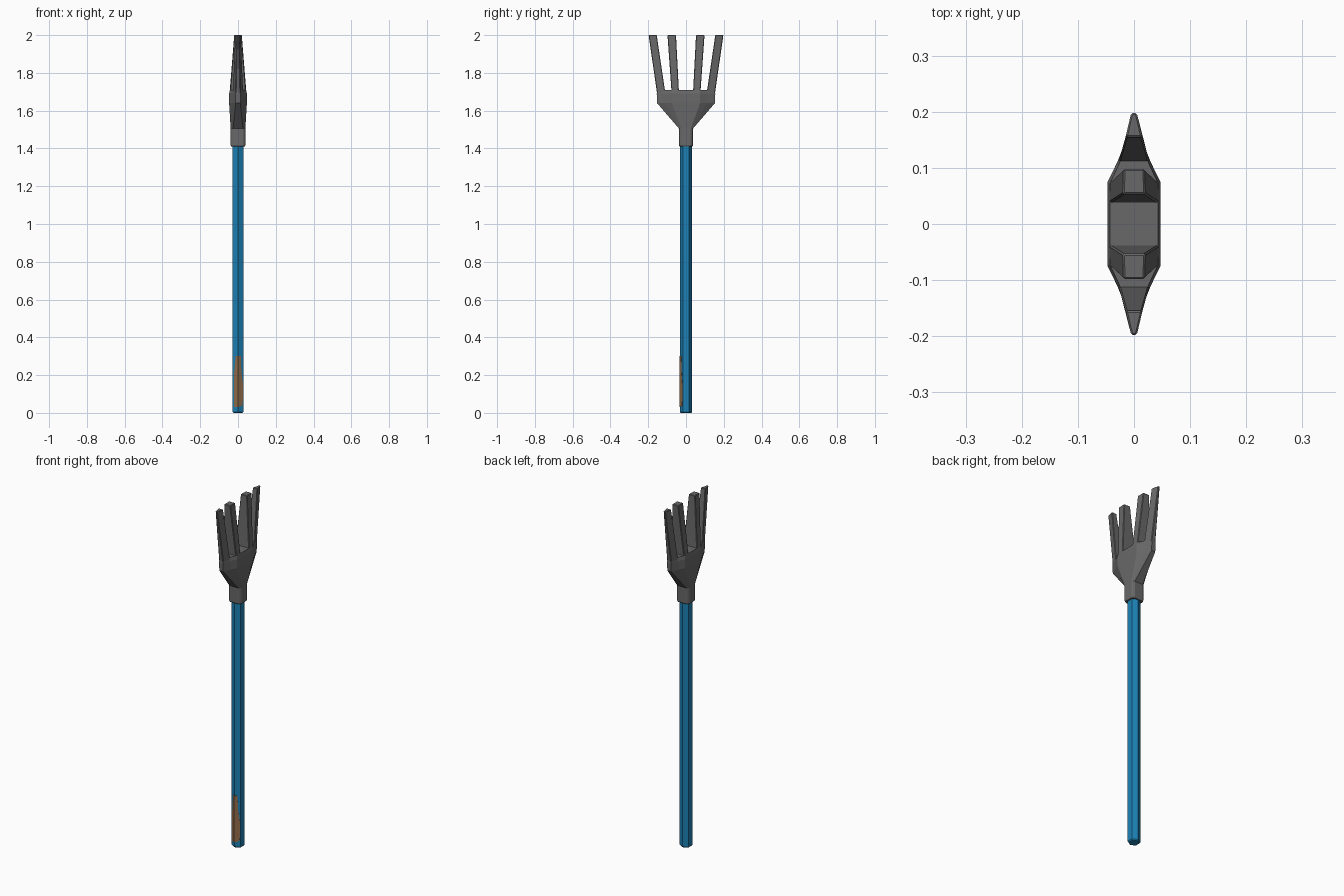
import bpy, math

if "Cube" in bpy.data.objects:
    bpy.data.objects.remove(bpy.data.objects["Cube"])

def material(name, rgb):
    m = bpy.data.materials.new(name)
    m.diffuse_color = (*rgb, 1)
    m.use_nodes = True
    m.node_tree.nodes["Principled BSDF"].inputs["Base Color"].default_value = m.diffuse_color
    return m

METAL = material("dark_metal", (0.14, 0.14, 0.14))
BLUE = material("blue_paint", (0.012, 0.22, 0.46))
WOOD = material("worn_wood", (0.28, 0.15, 0.07))

def make(name, verts, faces, mat, bevel=0):
    me = bpy.data.meshes.new(name)
    me.from_pydata(verts, [], faces)
    me.materials.append(mat)
    ob = bpy.data.objects.new(name, me)
    bpy.context.collection.objects.link(ob)
    if bevel:
        b = ob.modifiers.new("bevel", 'BEVEL')
        b.width = bevel
        b.segments = 1
        b.limit_method = 'ANGLE'
    return ob

def loft(name, rings, mat, bevel=0):
    """Skin a stack of counter-clockwise rings and cap both ends."""
    n = len(rings[0])
    verts = [v for r in rings for v in r]
    faces = [tuple(range(n))[::-1],
             tuple(range(n * (len(rings) - 1), n * len(rings)))]
    for k in range(len(rings) - 1):
        for i in range(n):
            j = (i + 1) % n
            faces.append((k*n + i, k*n + j, (k+1)*n + j, (k+1)*n + i))
    return make(name, verts, faces, mat, bevel)

# Six-sided handle with a small chamfer at the foot
R = 0.033
def hexagon(r, z):
    return [(r * math.cos(math.radians(60*i + 30)),
             r * math.sin(math.radians(60*i + 30)), z) for i in range(6)]
loft("handle", [hexagon(R - 0.005, 0), hexagon(R, 0.006), hexagon(R, 1.43)], BLUE)

# Worn paint patches: thin plates on the two front faces (u across face, z up)
def patch(name, side, outline):
    def pos(u, z, off):
        a = math.radians(30)
        return (side * (R*math.cos(a)*u + off*0.5),
                -R + R*0.5*u - off*math.cos(a), z)
    rings = [[pos(u, z, off) for u, z in outline] for off in (-0.001, 0.0012)]
    if side < 0:
        rings = [r[::-1] for r in rings]
    loft(name, rings, WOOD)
patch("worn_patch_left", -1, [(0, .03), (.72, .03), (.75, .2), (.4, .3), (0, .3)])
patch("worn_patch_right", 1, [(0, .03), (.85, .04), (.9, .15), (.6, .22), (.5, .3), (0, .3)])

# Socket and flaring palm, lofted from mirrored quarter outlines
def ring(z, quarter):
    q = quarter
    return ([(x, y, z) for x, y in q] + [(-x, y, z) for x, y in q[::-1]]
            + [(-x, -y, z) for x, y in q] + [(x, -y, z) for x, y in q[::-1]])
neck = [(.039, .025), (.034, .033), (.026, .037)]
loft("fork_palm", [
    ring(1.41, [(.036, .023), (.031, .030), (.024, .034)]),
    ring(1.417, neck),
    ring(1.505, neck),
    ring(1.64, [(.047, .075), (.030, .110), (.012, .153)]),
    ring(1.69, [(.047, .075), (.030, .110), (.012, .155)]),
    ring(1.71, [(.043, .072), (.027, .106), (.011, .152)]),
], METAL)

# Four tapering tines: (inner y, half thickness), (outer y, half thickness)
def tine(name, side, base, tip):
    rings = []
    for z, ((y0, h0), (y1, h1)) in ((1.69, base), (2.0, tip)):
        r = [(h0, side*y0, z), (h1, side*y1, z), (-h1, side*y1, z), (-h0, side*y0, z)]
        rings.append(r if side > 0 else r[::-1])
    loft(name, rings, METAL, 0.003)
for side, label in ((1, "back"), (-1, "front")):
    tine("outer_tine_" + label, side, ((.109, .028), (.153, .013)), ((.155, .015), (.198, .005)))
    tine("inner_tine_" + label, side, ((.037, .045), (.076, .043)), ((.053, .020), (.098, .019)))
